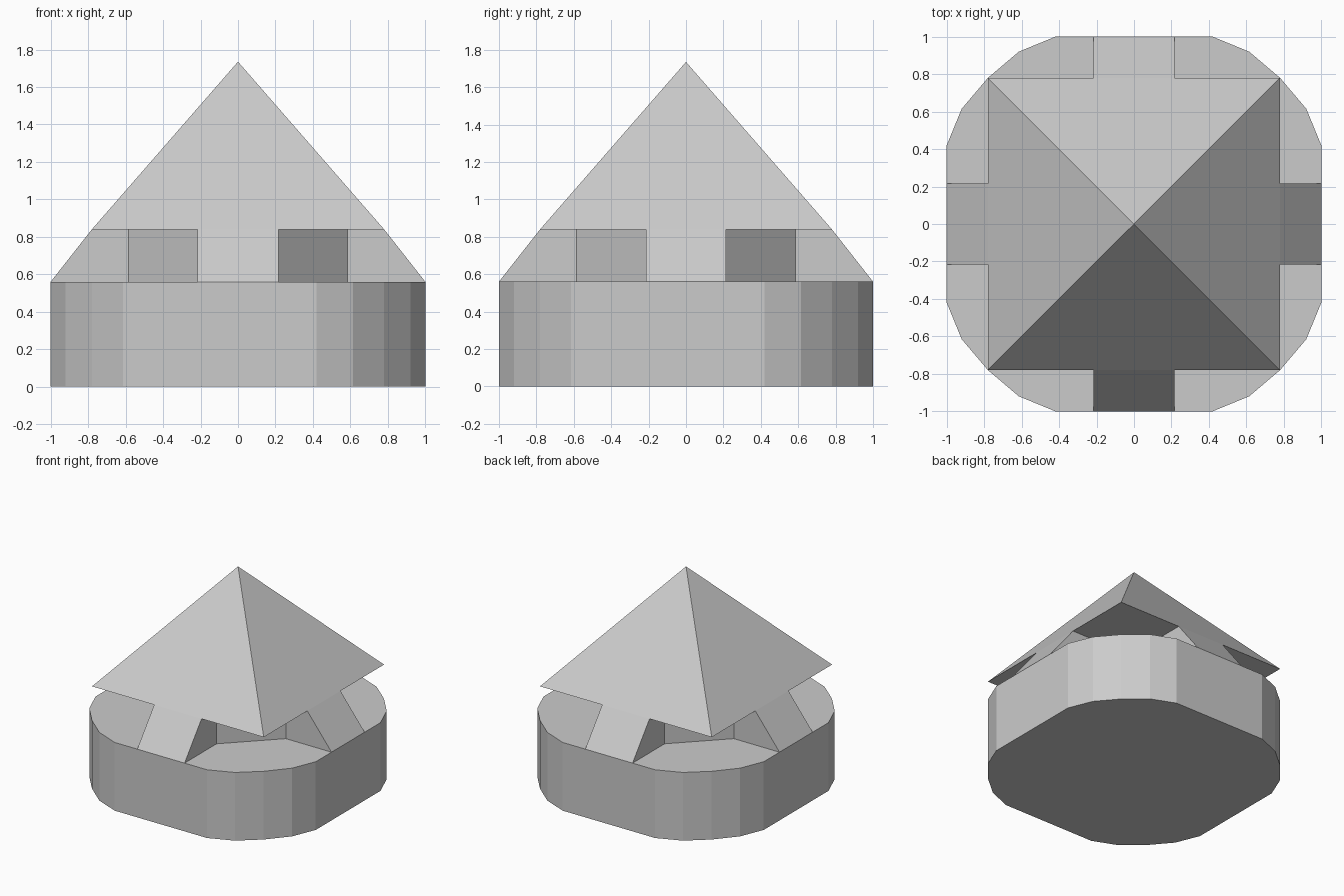
import bpy
import bmesh

if "Cube" in bpy.data.objects:
    bpy.data.objects.remove(bpy.data.objects["Cube"])


def ring(quarter):
    """Repeat one side's (x, y) points around the four sides."""
    pts = []
    side = list(quarter)
    for _ in range(4):
        pts += side
        side = [(-y, x) for x, y in side]
    return pts


def loft(name, bottom, z0, top, z1):
    """Closed flat-faced solid between two matching outlines, or up to a point."""
    bm = bmesh.new()
    low = [bm.verts.new((x, y, z0)) for x, y in bottom]
    if len(top) == 1:
        high = [bm.verts.new((*top[0], z1))]
    else:
        high = [bm.verts.new((x, y, z1)) for x, y in top]
        bm.faces.new(high)
    bm.faces.new(low[::-1])
    n, m = len(low), len(high)
    for i in range(n):
        j = (i + 1) % n
        bm.faces.new([low[i], low[j], high[j]] if m == n else [low[i], low[j], high[0]]) if m == 1 \
            else bm.faces.new([low[i], low[j], high[j], high[i]])
    bmesh.ops.recalc_face_normals(bm, faces=bm.faces)
    mesh = bpy.data.meshes.new(name)
    bm.to_mesh(mesh)
    bm.free()
    obj = bpy.data.objects.new(name, mesh)
    bpy.context.collection.objects.link(obj)
    return obj


def cross(reach):
    """Four arms joined by diagonal walls in the inner corners."""
    w, inner = 0.215, 0.585
    return ring([(-w, -inner), (-w, -reach), (w, -reach), (w, -inner)])


EAVE, BASE_TOP, APEX = 0.84, 0.56, 1.735

# Base: square slab with rounded, faceted corners
outline = ring([(-0.42, -1), (0.42, -1), (0.615, -0.92), (0.78, -0.78), (0.92, -0.615)])
loft("base", outline, 0, outline, BASE_TOP)

# Supporting core with four sloping arms
loft("support_core", cross(1.0), BASE_TOP, cross(0.78), EAVE)

# Pyramid roof
loft("roof", ring([(0.78, -0.78)]), EAVE, [(0, 0)], APEX)
